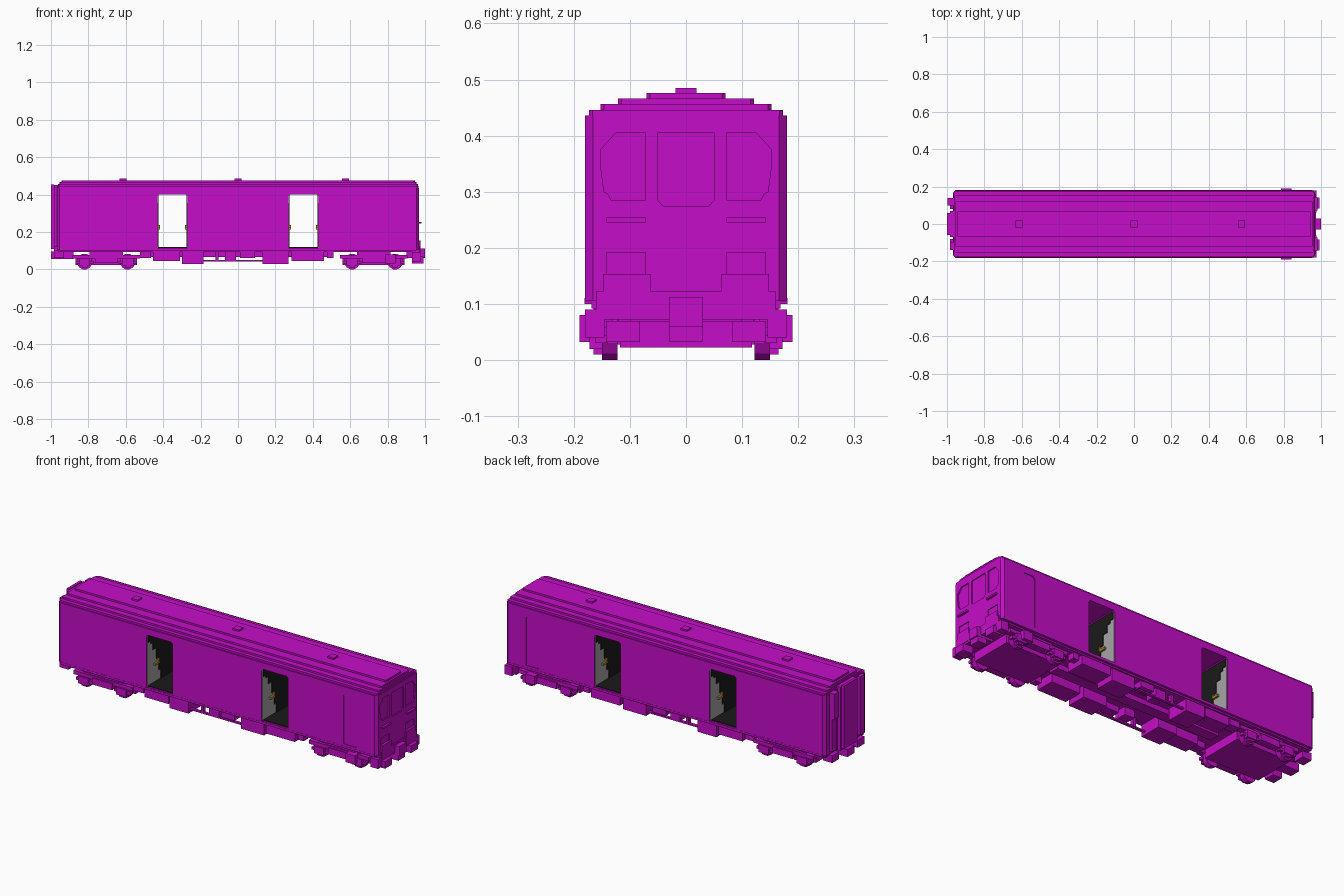
import bpy, bmesh, math

if "Cube" in bpy.data.objects:
    bpy.data.objects.remove(bpy.data.objects["Cube"])


def material(name, rgb):
    m = bpy.data.materials.new(name)
    m.use_nodes = True
    m.diffuse_color = (*rgb, 1)
    m.node_tree.nodes["Principled BSDF"].inputs["Base Color"].default_value = (*rgb, 1)
    return m


MAGENTA = material("magenta paint", (0.56, 0.004, 0.58))
BLACK = material("interior black", (0.01, 0.01, 0.01))
GREY = material("interior grey", (0.38, 0.38, 0.38))
GOLD = material("dull gold", (0.42, 0.24, 0.03))


def add_prism(bm, pts, axis, lo, hi):
    """Extrude a 2D outline along axis (x: pts are y,z / y: x,z / z: x,y)."""
    place = {"x": lambda a, b, d: (d, a, b),
             "y": lambda a, b, d: (a, d, b),
             "z": lambda a, b, d: (a, b, d)}[axis]
    low = [bm.verts.new(place(a, b, lo)) for a, b in pts]
    high = [bm.verts.new(place(a, b, hi)) for a, b in pts]
    bm.faces.new(low)
    bm.faces.new(high)
    for i in range(len(pts)):
        j = (i + 1) % len(pts)
        bm.faces.new((low[i], low[j], high[j], high[i]))


def rect(a0, a1, b0, b1):
    return [(a0, b0), (a1, b0), (a1, b1), (a0, b1)]


def build(name, prisms, mat=MAGENTA):
    bm = bmesh.new()
    for p in prisms:
        add_prism(bm, *p)
    bmesh.ops.recalc_face_normals(bm, faces=bm.faces)
    me = bpy.data.meshes.new(name)
    bm.to_mesh(me)
    bm.free()
    me.materials.append(mat)
    ob = bpy.data.objects.new(name, me)
    bpy.context.collection.objects.link(ob)
    return ob


def box(x0, x1, y0, y1, z0, z1):
    return (rect(x0, x1, y0, y1), "z", z0, z1)


def both(x0, x1, y0, y1, z0, z1):
    """A box on each side of the centre line."""
    return [box(x0, x1, y0, y1, z0, z1), box(x0, x1, -y1, -y0, z0, z1)]


def plan(xe, ye, c):
    return [(-xe, -ye + c), (-xe + c, -ye), (xe - c, -ye), (xe, -ye + c),
            (xe, ye - c), (xe - c, ye), (-xe + c, ye), (-xe, ye - c)]


# Body shell with doorways, cab windows and cab doors cut in
body = build("body_shell", [(plan(0.968, 0.18, 0.014), "z", 0.105, 0.436)])
cuts = []
for xc in (-0.35, 0.35):
    a, b = xc - 0.08, xc + 0.08
    cuts.append(([(a, 0.115), (b, 0.115), (b, 0.39), (b - 0.01, 0.4),
                  (a + 0.01, 0.4), (a, 0.39)], "y", -0.3, 0.3))
for s in (-1, 1):
    window = [(0.072, 0.285), (0.133, 0.285), (0.139, 0.296), (0.146, 0.3), (0.152, 0.345),
              (0.152, 0.375), (0.125, 0.405), (0.072, 0.405)]
    cuts.append(([(s * y, z) for y, z in window], "x", 0.961, 1.1))
    cuts.append((rect(*sorted((s * 0.072, s * 0.142)), 0.122, 0.192), "x", 0.964, 1.1))
    door = [(0.765, 0.122), (0.845, 0.122), (0.845, 0.385), (0.832, 0.4),
            (0.778, 0.4), (0.765, 0.385)]
    cuts.append((door, "y", *sorted((s * 0.176, s * 0.3))))
cuts.append(([(-0.05, 0.285), (-0.04, 0.274), (0.04, 0.274), (0.05, 0.285),
              (0.05, 0.405), (-0.05, 0.405)], "x", 0.962, 1.1))
cutter = build("opening_cutter", cuts)
cutter.hide_render = True
mod = body.modifiers.new("openings", "BOOLEAN")
mod.object, mod.operation, mod.solver = cutter, "DIFFERENCE", "EXACT"
bpy.context.view_layer.objects.active = body
body.select_set(True)
bpy.ops.object.modifier_apply(modifier=mod.name)
bpy.data.objects.remove(cutter)

# Stepped roof and its vents
steps = [(0.966, 0.173, 0.436, 0.446), (0.962, 0.152, 0.446, 0.456),
         (0.955, 0.121, 0.456, 0.466), (0.945, 0.07, 0.466, 0.476)]
build("roof", [(plan(x, y, 0.006), "z", z0, z1) for x, y, z0, z1 in steps])
build("roof_vents", [box(x - 0.019, x + 0.019, -0.019, 0.019, 0.475, 0.485)
                     for x in (-0.615, 0, 0.575)])

# Doorway linings: grey side panels, black stepped middle, gold handles
grey, black, gold = [], [], []
for xc in (-0.35, 0.35):
    black.append(box(xc - 0.079, xc + 0.079, -0.17, 0.17, 0.115, 0.119))
    for s in (-1, 1):
        def wall(depth, y0, y1, z0, z1):
            xa, xb = sorted((xc + s * 0.081, xc + s * (0.08 - depth)))
            return both(xa, xb, y0, y1, z0, z1)
        grey += wall(0.003, 0, 0.176, 0.118, 0.398)
        for y0, y1, z0 in [(0, 0.06, 0.118), (0.06, 0.08, 0.17), (0.08, 0.1, 0.24),
                           (0.1, 0.13, 0.30), (0.13, 0.15, 0.34), (0.15, 0.172, 0.355)]:
            black += wall(0.006, y0, y1, z0, 0.397)
        gold += wall(0.014, 0.08, 0.12, 0.212, 0.224)
        gold += wall(0.014, 0.08, 0.09, 0.224, 0.236)
build("doorway_side_panels", grey, GREY)
build("doorway_dark_panels", black, BLACK)
build("doorway_handles", gold, GOLD)

# Sole bars and underframe
build("underframe", [box(-0.96, 0.955, -0.168, 0.168, 0.092, 0.107)]
      + both(-0.955, 0.955, 0.165, 0.181, 0.1, 0.111))

# Cab end fittings
build("cab_handrails", both(0.965, 0.98, 0.072, 0.142, 0.245, 0.254))
build("cab_step_boxes", both(0.95, 0.976, 0.062, 0.148, 0.082, 0.153))
build("cab_lower_panel", [box(0.93, 0.974, -0.16, 0.16, 0.072, 0.122)])
build("cab_buffers", both(0.93, 0.992, 0.082, 0.143, 0.032, 0.07))
build("cab_corner_steps", both(0.93, 0.975, 0.145, 0.18, 0.04, 0.09))
build("cab_coupler", [box(0.9, 1.0, -0.03, 0.03, 0.06, 0.112),
                      box(0.94, 0.992, -0.029, 0.029, 0.032, 0.06)])

# Gangway end fittings
build("gangway", [box(-0.985, -0.96, -0.07, 0.07, 0.1, 0.45),
                  box(-1.0, -0.985, -0.058, 0.058, 0.11, 0.455)])
build("gangway_posts", both(-0.985, -0.96, 0.1, 0.14, 0.12, 0.44))
build("gangway_post_cap", [box(-0.998, -0.98, 0.1, 0.14, 0.3, 0.44)])
build("gangway_coupler", [box(-1.0, -0.88, -0.03, 0.03, 0.055, 0.095)]
      + both(-0.985, -0.93, 0.08, 0.14, 0.06, 0.1))

# Bogies with wheels, side frames and axle boxes
def wheel_outline(x):
    return [(x + 0.042 * math.cos(math.tau * (i + 0.5) / 12),
             0.0415 + 0.0425 * math.sin(math.tau * (i + 0.5) / 12)) for i in range(12)]


for label, xc in (("rear", -0.705), ("front", 0.725)):
    axles = (xc - 0.115, xc + 0.115)
    wheels, frame = [], []
    for x in axles:
        wheels += [(wheel_outline(x), "y", 0.122, 0.15), (wheel_outline(x), "y", -0.15, -0.122)]
        wheels.append(box(x - 0.01, x + 0.01, -0.13, 0.13, 0.032, 0.052))
        frame += both(x - 0.03, x + 0.03, 0.14, 0.172, 0.02, 0.06)
        frame += both(x - 0.05, x + 0.05, 0.14, 0.162, 0.03, 0.045)
        frame += both(x - 0.015, x + 0.015, 0.14, 0.165, 0.01, 0.03)
    frame += both(xc - 0.18, xc + 0.18, 0.13, 0.163, 0.058, 0.078)
    frame += both(xc - 0.06, xc + 0.06, 0.13, 0.17, 0.035, 0.07)
    frame += both(xc - 0.09, xc + 0.09, 0.13, 0.155, 0.075, 0.098)
    frame.append(box(xc - 0.165, xc + 0.165, -0.118, 0.118, 0.022, 0.07))
    frame.append(box(xc - 0.06, xc + 0.06, -0.1, 0.1, 0.07, 0.095))
    build(label + "_wheels", wheels)
    build(label + "_bogie_frame", frame)
build("pickup_beams", both(0.785, 0.842, 0.16, 0.19, 0.032, 0.08))

# Equipment boxes under the floor
gear = []
for x0, x1, y0, y1, z0 in [(-0.525, -0.465, 0.10, 0.155, 0.06), (-0.455, -0.31, 0.07, 0.16, 0.045),
                           (-0.30, -0.185, 0.04, 0.165, 0.028), (-0.07, -0.01, 0.08, 0.15, 0.05),
                           (0.01, 0.09, 0.1, 0.16, 0.06), (0.13, 0.27, 0.05, 0.16, 0.028),
                           (0.285, 0.46, 0.06, 0.165, 0.045), (0.475, 0.51, 0.12, 0.16, 0.06)]:
    gear += both(x0, x1, y0, y1, z0, 0.094)
build("underfloor_boxes", gear)
build("underfloor_rails", both(-0.19, 0.13, 0.135, 0.15, 0.042, 0.05)
      + both(-0.12, -0.105, 0.13, 0.15, 0.042, 0.094)
      + [box(-0.5, 0.5, -0.03, 0.03, 0.065, 0.094)])
